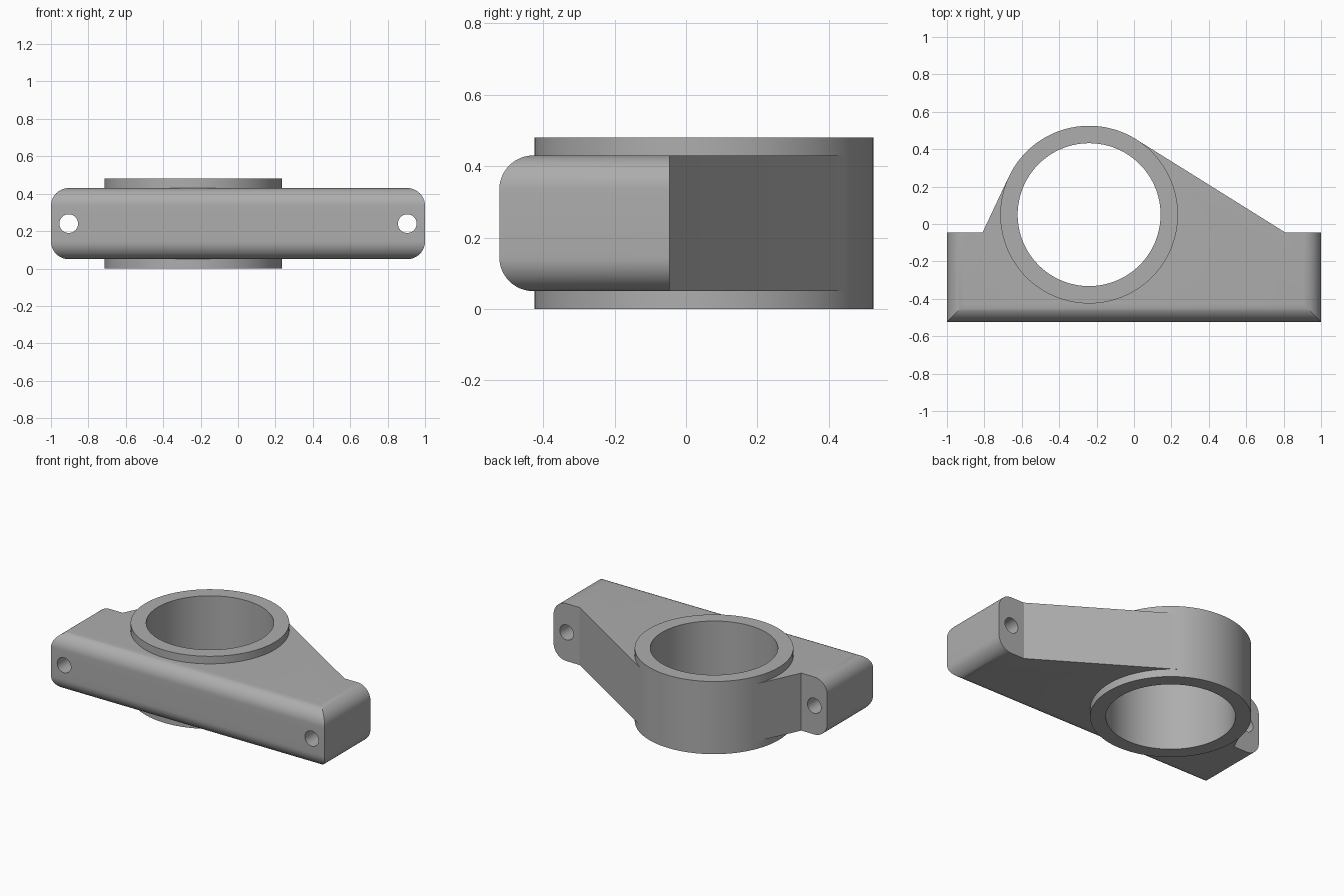
import bpy, bmesh, math
from mathutils import Vector, Matrix

cube = bpy.data.objects.get("Cube")
if cube:
    bpy.data.objects.remove(cube, do_unlink=True)

# Main dimensions
CENTRE = Vector((-0.24, 0.05))
OUTER, BORE, HEIGHT = 0.475, 0.382, 0.48
FRONT, BACK = -0.523, -0.046
LOW, HIGH, MID = 0.05, 0.43, 0.24
SHOULDER, CORNER = 0.81, 0.095
BOLT_X, BOLT_R = 0.905, 0.05

grey = bpy.data.materials.new("Plain grey")
grey.use_nodes = True
colour = (0.42, 0.42, 0.42, 1)
grey.diffuse_color = colour
grey.node_tree.nodes["Principled BSDF"].inputs["Base Color"].default_value = colour


def add_object(name, bm):
    bmesh.ops.recalc_face_normals(bm, faces=bm.faces)
    mesh = bpy.data.meshes.new(name)
    bm.to_mesh(mesh)
    bm.free()
    mesh.materials.append(grey)
    obj = bpy.data.objects.new(name, mesh)
    bpy.context.collection.objects.link(obj)
    return obj


def cylinder(name, radius, depth, matrix, segments):
    bm = bmesh.new()
    bmesh.ops.create_cone(bm, cap_ends=True, segments=segments, radius1=radius,
                          radius2=radius, depth=depth, matrix=matrix)
    return add_object(name, bm)


def combine(target, other, operation):
    mod = target.modifiers.new(operation.title(), "BOOLEAN")
    mod.operation, mod.object, mod.solver = operation, other, "EXACT"
    bpy.context.view_layer.objects.active = target
    bpy.ops.object.modifier_apply(modifier=mod.name)
    bpy.data.objects.remove(other, do_unlink=True)


def tangent_point(side):
    # Where the sloping wall from a shoulder meets the ring
    arm = Vector((side * SHOULDER, BACK)) - CENTRE
    angle = math.atan2(arm.y, arm.x) + side * math.acos(OUTER / arm.length)
    return CENTRE + 0.9995 * OUTER * Vector((math.cos(angle), math.sin(angle)))


# Bracket body: plan outline extruded upwards, with rounded ends
outline = [(-1, FRONT), (1, FRONT), (1, BACK), (SHOULDER, BACK), tangent_point(1),
           CENTRE, tangent_point(-1), (-SHOULDER, BACK), (-1, BACK)]
bm = bmesh.new()
base = bm.faces.new([bm.verts.new((x, y, LOW)) for x, y in outline])
top = bmesh.ops.extrude_face_region(bm, geom=[base])["geom"]
bmesh.ops.translate(bm, vec=(0, 0, HIGH - LOW),
                    verts=[v for v in top if isinstance(v, bmesh.types.BMVert)])
bmesh.ops.recalc_face_normals(bm, faces=bm.faces)
end_edges = [e for e in bm.edges
             if all(abs(v.co.x) > 0.99 for v in e.verts)
             and abs(e.verts[0].co.z - e.verts[1].co.z) < 0.01]
bmesh.ops.bevel(bm, geom=end_edges, offset=CORNER, segments=12, profile=0.5, affect="EDGES")
bracket = add_object("bearing_bracket", bm)

# Ring joined to the body, then bored through
upright = Matrix.Translation((CENTRE.x, CENTRE.y, HEIGHT / 2))
combine(bracket, cylinder("bearing_ring", OUTER, HEIGHT, upright, 128), "UNION")
combine(bracket, cylinder("bore_cutter", BORE, 2 * HEIGHT, upright, 128), "DIFFERENCE")

# Bolt holes from front to back
for side in (-1, 1):
    along = Matrix.Translation((side * BOLT_X, 0, MID)) @ Matrix.Rotation(math.pi / 2, 4, "X")
    combine(bracket, cylinder("bolt_cutter", BOLT_R, 2, along, 40), "DIFFERENCE")

bpy.ops.object.select_all(action="DESELECT")
bracket.select_set(True)
bpy.context.view_layer.objects.active = bracket
bpy.ops.object.shade_smooth_by_angle(angle=math.radians(25))
